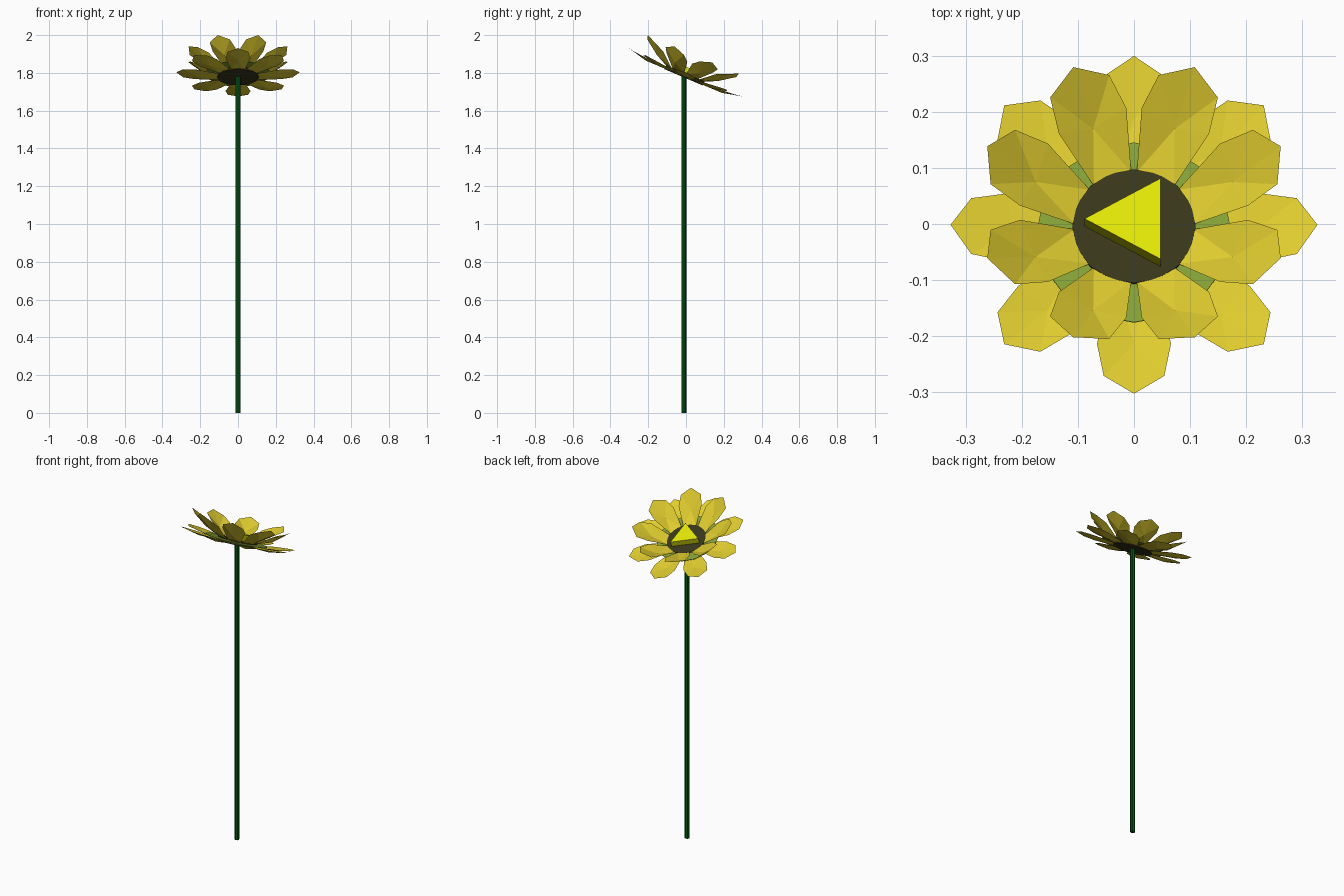
import bpy, bmesh, math
from mathutils import Matrix, Vector

if "Cube" in bpy.data.objects:
    bpy.data.objects.remove(bpy.data.objects["Cube"])


def material(name, rgb):
    m = bpy.data.materials.new(name)
    m.diffuse_color = (*rgb, 1)
    m.use_nodes = True
    m.node_tree.nodes["Principled BSDF"].inputs["Base Color"].default_value = m.diffuse_color
    return m


STEM = material("stem green", (0.001, 0.095, 0.005))
PETAL = material("petal yellow", (0.74, 0.60, 0.028))
ROOT = material("root green", (0.23, 0.35, 0.035))
DISC = material("disc brown", (0.040, 0.038, 0.011))
CORE = material("core yellow", (0.77, 0.80, 0.002))

# Flower head frame: leans toward +y on top of the stem
HEAD = Matrix.Translation((0, -0.01, 1.783)) @ Matrix.Rotation(math.radians(-23), 4, 'X')


def finish(name, bm, mat, matrix=Matrix()):
    bm.transform(matrix)
    me = bpy.data.meshes.new(name)
    bm.to_mesh(me)
    bm.free()
    me.materials.append(mat)
    ob = bpy.data.objects.new(name, me)
    bpy.context.collection.objects.link(ob)
    return ob


def prism(name, sides, radius, z0, z1, mat, matrix=Matrix(), start=0.0):
    bm = bmesh.new()
    rings = []
    for z in (z0, z1):
        rings.append([bm.verts.new((radius * math.cos(start + math.tau * i / sides),
                                    radius * math.sin(start + math.tau * i / sides), z))
                      for i in range(sides)])
    lo, hi = rings
    bm.faces.new(lo[::-1])
    bm.faces.new(hi)
    for i in range(sides):
        j = (i + 1) % sides
        bm.faces.new((lo[i], lo[j], hi[j], hi[i]))
    return finish(name, bm, mat, matrix)


def petal_ring(name, half, tip, centre, start, mat):
    """Eight cupped petals: mirrored half outline fanned around a low centre point."""
    bm = bmesh.new()
    outline = half + [tip] + [(x, -y, z) for x, y, z in reversed(half)]
    for k in range(8):
        rot = Matrix.Rotation(start + k * math.tau / 8, 3, 'Z')
        c = bm.verts.new(rot @ Vector(centre))
        vs = [bm.verts.new(rot @ Vector(p)) for p in outline]
        for a, b in zip(vs, vs[1:] + vs[:1]):
            bm.faces.new((c, b, a))
    return finish(name, bm, mat, HEAD)


# Stem
prism("stem", 8, 0.0135, 0, 1.785, STEM, Matrix.Translation((0, -0.011, 0)))

# Dark seed disc and three-sided core
prism("seed_disc", 16, 0.11, -0.007, 0.016, DISC, HEAD)
prism("flower_core", 3, 0.090, 0.012, 0.05, CORE,
      Matrix.Translation((0.002, 0, 0)) @ HEAD, math.pi)

# Thin green disc between the two petal rings
prism("sepal_disc", 16, 0.174, 0.009, 0.011, ROOT,
      HEAD @ Matrix.Translation((0, -0.010, 0)))

# Outer petals lie flat with a folded end
petal_ring("outer_petals",
           [(0.09, 0.037, -0.003), (0.225, 0.066, 0.010), (0.290, 0.054, 0.016)],
           (0.327, 0, 0.022), (0.218, 0, -0.004), 0, PETAL)

# Inner petals rise between the outer ones
petal_ring("inner_petals",
           [(0.100, 0.036, 0.013), (0.193, 0.065, 0.077), (0.253, 0.057, 0.103)],
           (0.283, 0, 0.125), (0.190, 0, 0.046), math.pi / 8, PETAL)
